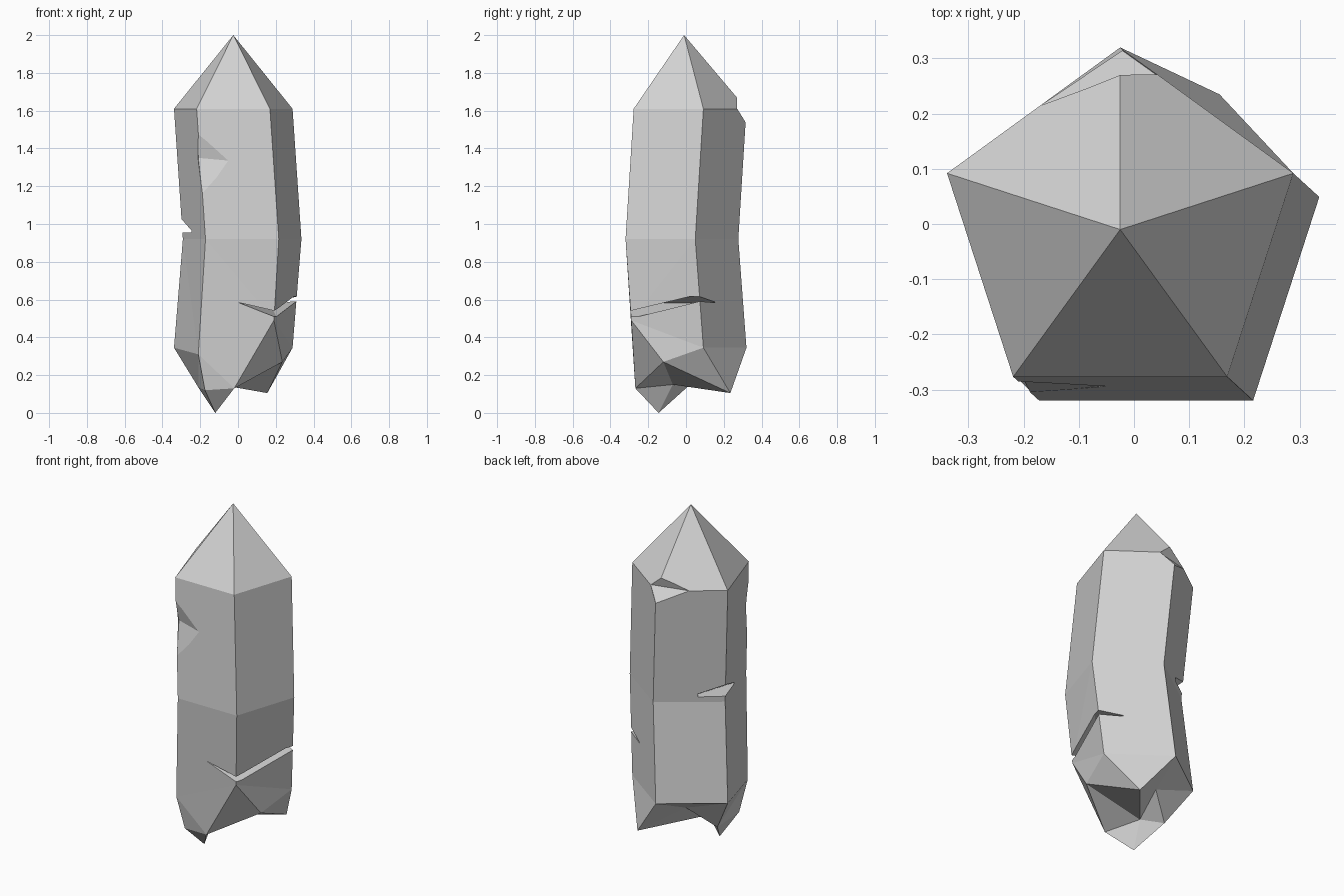
import bpy
import bmesh
from math import cos, sin, radians
from mathutils import Vector

cube = bpy.data.objects.get("Cube")
if cube:
    bpy.data.objects.remove(cube, do_unlink=True)

# Single stone colour
stone = bpy.data.materials.new("pale grey stone")
stone.use_nodes = True
GREY = (0.65, 0.65, 0.65, 1)
stone.diffuse_color = GREY
stone.node_tree.nodes["Principled BSDF"].inputs["Base Color"].default_value = GREY

CORNERS = ["back", "left", "front_left", "front_right", "right"]


def add_object(name, bm):
    bmesh.ops.recalc_face_normals(bm, faces=bm.faces[:])
    mesh = bpy.data.meshes.new(name)
    bm.to_mesh(mesh)
    bm.free()
    mesh.materials.append(stone)
    obj = bpy.data.objects.new(name, mesh)
    bpy.context.collection.objects.link(obj)
    return obj


def ring(bm, cx, cy, z, radius=0.33):
    """Five-sided cross-section, starting from the back corner."""
    angles = [radians(90 + 72 * i) for i in range(5)]
    return [bm.verts.new((cx + radius * cos(a), cy + radius * sin(a), z)) for a in angles]


def bridge(bm, upper, lower):
    for i in range(5):
        j = (i + 1) % 5
        bm.faces.new((upper[i], lower[i], lower[j], upper[j]))


# Bent five-sided shaft with a pointed top
bm = bmesh.new()
apex = bm.verts.new((-0.025, -0.01, 2.0))
shoulder = ring(bm, -0.025, -0.01, 1.61)
waist = ring(bm, 0.022, -0.053, 0.92)
foot = ring(bm, -0.025, -0.01, 0.345)
for i in range(5):
    bm.faces.new((apex, shoulder[i], shoulder[(i + 1) % 5]))
bridge(bm, shoulder, waist)
bridge(bm, waist, foot)

# Broken underside: uneven front corners, then jagged points
foot[2].co = (-0.21, -0.28, 0.31)
foot[3].co = (0.19, -0.29, 0.49)
p = dict(zip(CORNERS, foot))
jagged = {
    "chin": (-0.175, -0.25, 0.12),
    "lip": (-0.02, -0.268, 0.13),
    "side_gap": (0.235, -0.12, 0.27),
    "back_fang": (0.155, 0.235, 0.105),
    "left_gap": (-0.21, 0.005, 0.135),
    "tip": (-0.12, -0.145, 0.0),
    "hub": (-0.10, -0.07, 0.15),
    "hollow": (-0.07, 0.10, 0.25),
}
for key, co in jagged.items():
    p[key] = bm.verts.new(co)
for names in (
    "front_left chin lip", "front_left lip front_right",
    "front_right lip side_gap", "front_right side_gap right",
    "right side_gap back_fang", "right back_fang back",
    "left left_gap front_left", "front_left left_gap chin",
    "chin tip lip", "lip tip hub", "hub tip left_gap", "left_gap tip chin",
    "lip hub side_gap", "side_gap hub back_fang", "back_fang hub hollow",
    "back_fang hollow back", "back hollow left", "left hollow left_gap",
    "left_gap hollow hub",
):
    bm.faces.new([p[n] for n in names.split()])
bmesh.ops.triangulate(bm, faces=[f for f in bm.faces if len(f.verts) > 3])
crystal = add_object("crystal", bm)


def chip(name, inner, outer, grow=1.1):
    """Cut a wedge: inner points lie on the surface, outer ones are pushed out."""
    bm = bmesh.new()
    points = [Vector(c) for c in inner]
    points += [Vector((x * grow, y * grow, z)) for x, y, z in outer]
    for co in points:
        bm.verts.new(co)
    bmesh.ops.convex_hull(bm, input=bm.verts[:])
    cutter = add_object(name, bm)
    cutter.hide_render = True
    mod = crystal.modifiers.new(name, "BOOLEAN")
    mod.operation = "DIFFERENCE"
    mod.solver = "EXACT"
    mod.object = cutter
    bpy.context.view_layer.objects.active = crystal
    bpy.ops.object.modifier_apply(modifier=mod.name)
    bpy.data.objects.remove(cutter, do_unlink=True)


# Chipped back shoulder
chip("shoulder_chip",
     [(-0.025, 0.268, 1.67), (-0.175, 0.213, 1.61), (0.045, 0.267, 1.61), (-0.025, 0.317, 1.53)],
     [(-0.025, 0.32, 1.61)], 1.2)
# Shallow flake on the front edge
chip("front_flake",
     [(-0.214, -0.286, 1.48), (-0.188, -0.308, 1.15), (-0.045, -0.292, 1.335), (-0.21, -0.255, 1.35)],
     [(-0.205, -0.295, 1.35)], 1.2)
# Notch on the left edge
chip("side_notch",
     [(-0.135, 0.16, 0.95), (-0.235, -0.12, 0.955)],
     [(-0.30, 0.055, 1.045), (-0.29, 0.05, 0.955)])
# Thin crack around the front right corner
chip("crack",
     [(0.0, -0.297, 0.585), (0.168, 0.17, 0.58)],
     [(0.195, -0.297, 0.525), (0.19, -0.295, 0.498), (0.313, 0.068, 0.622), (0.313, 0.068, 0.598)])

for poly in crystal.data.polygons:
    poly.use_smooth = False
    poly.material_index = 0
